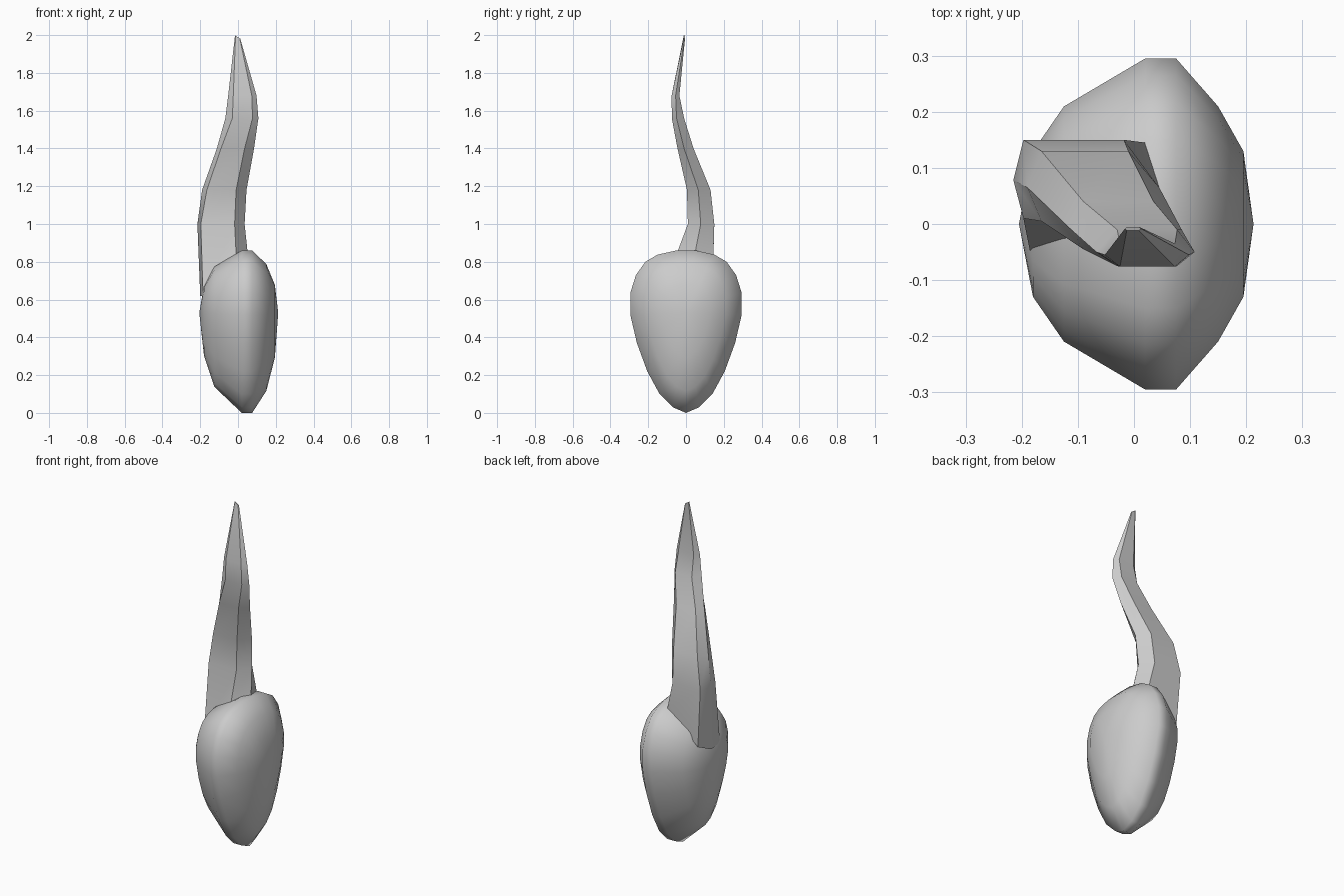
import bpy, bmesh, math

if "Cube" in bpy.data.objects:
    bpy.data.objects.remove(bpy.data.objects["Cube"])


def loft(name, rings, angle, tip_a=None, tip_b=None):
    """Skin equal-length rings; close each end with a point or a flat cap."""
    bm = bmesh.new()
    vr = [[bm.verts.new(p) for p in ring] for ring in rings]
    n = len(vr[0])
    for a, b in zip(vr, vr[1:]):
        for i in range(n):
            j = (i + 1) % n
            bm.faces.new((a[i], a[j], b[j], b[i]))
    for ring, tip in ((vr[0], tip_a), (vr[-1], tip_b)):
        if tip:
            t = bm.verts.new(tip)
            for i in range(n):
                bm.faces.new((ring[i], ring[(i + 1) % n], t))
        else:
            bm.faces.new(ring)
    bmesh.ops.recalc_face_normals(bm, faces=bm.faces)
    me = bpy.data.meshes.new(name)
    bm.to_mesh(me)
    bm.free()
    ob = bpy.data.objects.new(name, me)
    bpy.context.collection.objects.link(ob)
    bpy.ops.object.select_all(action='DESELECT')
    ob.select_set(True)
    bpy.context.view_layer.objects.active = ob
    bpy.ops.object.shade_smooth_by_angle(angle=math.radians(angle))
    return ob


# Seed body: mirrored y-z outline, shrunk towards a dome on either side of the rim
half = [(0, 0), (.07, .03), (.14, .10), (.205, .22), (.26, .37), (.295, .52),
        (.295, .635), (.265, .73), (.215, .80), (.15, .838), (.05, .86)]
outline = half + [(-y, z) for y, z in reversed(half[1:])]
CZ = .53
layers = [(-.18, .44, .43), (-.125, .71, .74), (.02, 1, 1),
          (.075, 1, 1), (.15, .71, .78), (.195, .44, .45)]
rings = [[(x, y * sy, CZ + (z - CZ) * sz) for y, z in outline]
         for x, sy, sz in layers]
loft("seed_body", rings, 80, (-.205, 0, CZ), (.213, 0, CZ))

# Sprout: six-sided blade that leaves the left side of the body and curves up
base = [(-.185, -.05, .62), (-.01, -.05, .84), (.05, .05, .858),
        (.02, .145, .835), (-.175, .14, .66), (-.2, .05, .62)]
# z, left x, inner left x, inner right x, right x, front y, middle y, back y
sections = [
    (1.00, -.215, -.197, -.018, .035, .010, .078, .150),
    (1.18, -.190, -.165, -.010, .045, .005, .065, .130),
    (1.40, -.112, -.090, .035, .085, -.045, -.010, .040),
    (1.56, -.067, -.030, .077, .108, -.075, -.050, -.010),
    (1.68, -.052, -.025, .073, .098, -.076, -.055, -.035),
    (1.99, -.016, -.013, .009, .012, -.012, -.008, -.005)]
blade = [base]
for z, xl, xa, xb, xr, yf, ym, yb in sections:
    blade.append([(xa, yf, z), (xb, yf, z), (xr, ym, z),
                  (xb, yb, z), (xa, yb, z), (xl, ym, z)])
# slanted tip
blade[-1] = [(x, y, 1.99 - .4 * (x + .002) * 1.5) for x, y, z in blade[-1]]
loft("sprout", blade, 32)
